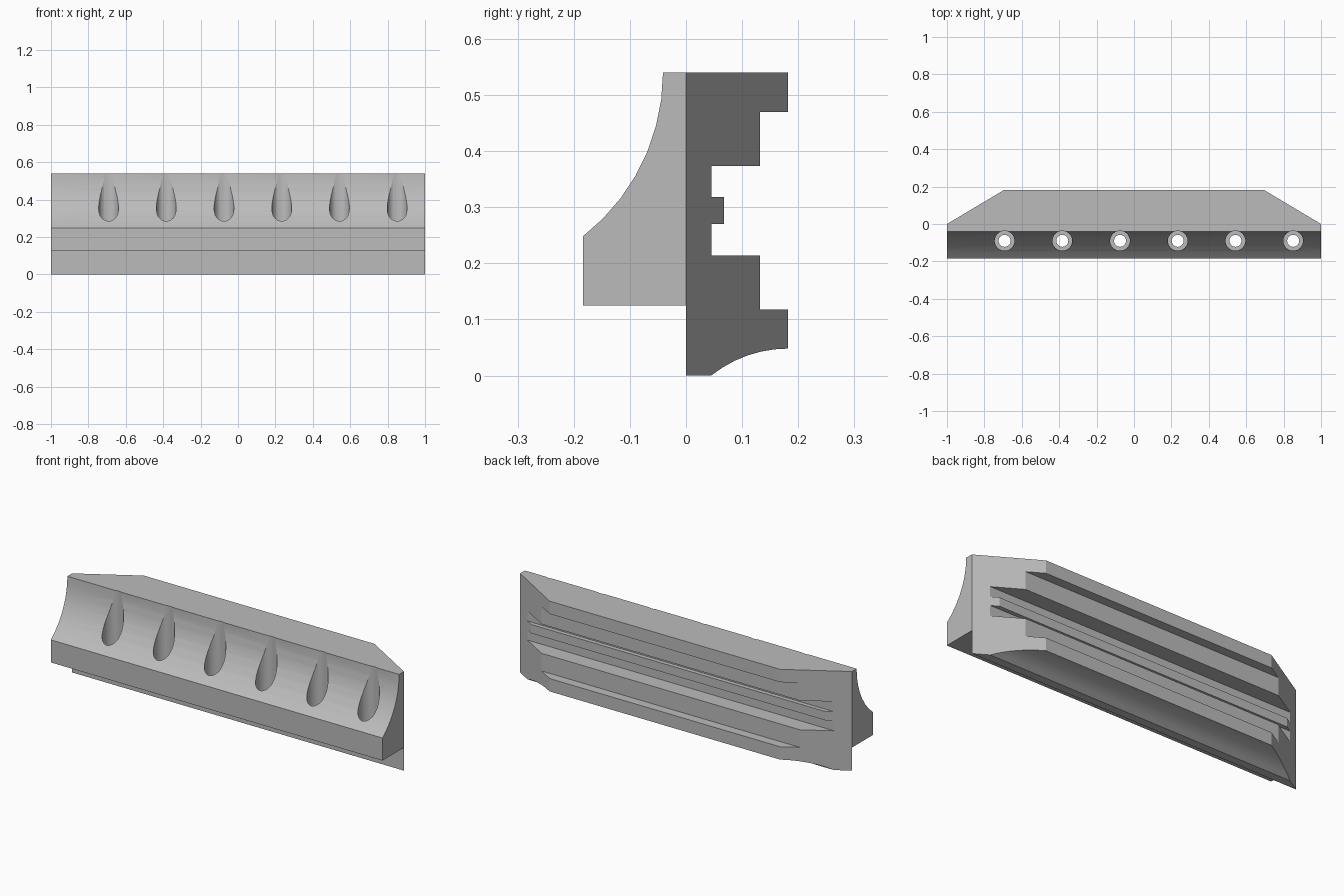
import bpy, bmesh, math

if "Cube" in bpy.data.objects:
    bpy.data.objects.remove(bpy.data.objects["Cube"], do_unlink=True)

grey = bpy.data.materials.new("light grey")
grey.use_nodes = True
colour = (0.5, 0.5, 0.5, 1)
grey.diffuse_color = colour
grey.node_tree.nodes["Principled BSDF"].inputs["Base Color"].default_value = colour

TOP = 0.54


def arc(cy, cz, r, start, end, steps):
    """Points (y, z) on an arc, angles in degrees."""
    angles = [math.radians(start + (end - start) * i / steps) for i in range(steps + 1)]
    return [(cy + r * math.cos(a), cz + r * math.sin(a)) for a in angles]


def make_object(name, bm):
    bmesh.ops.recalc_face_normals(bm, faces=bm.faces)
    mesh = bpy.data.meshes.new(name)
    bm.to_mesh(mesh)
    bm.free()
    mesh.materials.append(grey)
    obj = bpy.data.objects.new(name, mesh)
    bpy.context.collection.objects.link(obj)
    return obj


def extrude_profile(name, profile, taper=0.0):
    """Sweep a (y, z) profile along x; taper shortens it towards the back."""
    bm = bmesh.new()
    ends = [[bm.verts.new((s * (1 - taper * y), y, z)) for y, z in profile] for s in (-1, 1)]
    for loop in ends:
        bm.faces.new(loop)
    n = len(profile)
    for i in range(n):
        j = (i + 1) % n
        bm.faces.new((ends[0][i], ends[0][j], ends[1][j], ends[1][i]))
    return make_object(name, bm)


def smooth(obj):
    bpy.ops.object.select_all(action="DESELECT")
    obj.select_set(True)
    bpy.context.view_layer.objects.active = obj
    bpy.ops.object.shade_smooth_by_angle(angle=math.radians(25))


# Slotted mounting rail with mitred ends and a scooped underside
BACK, STEP, SLOT, RIB = 0.182, 0.132, 0.045, 0.068
rail_profile = [(0, 0)] + arc(BACK, -0.1715, 0.2195, 128.6, 90, 6) + [
    (BACK, 0.118), (STEP, 0.118), (STEP, 0.214), (SLOT, 0.214),
    (SLOT, 0.27), (RIB, 0.27), (RIB, 0.318), (SLOT, 0.318),
    (SLOT, 0.373), (STEP, 0.373), (STEP, 0.47), (BACK, 0.47),
    (BACK, TOP), (0, TOP)]
rail = extrude_profile("mounting_rail", rail_profile, taper=0.305 / BACK)
smooth(rail)

# Holder with a concave front
holder_profile = [(0, 0.125), (-0.184, 0.125)] + arc(-0.411, TOP, 0.37, -52.1, 0, 7) + [(0, TOP)]
holder = extrude_profile("tool_holder", holder_profile)

# Row of stepped holes: wide bore above, narrow hole through the bottom
bm = bmesh.new()
for i in range(6):
    x = -0.692 + 0.3086 * i
    rings = []
    for r, z in ((0.032, 0.05), (0.032, 0.19), (0.053, 0.19), (0.053, 0.65)):
        rings.append([bm.verts.new((x + r * math.cos(k * math.tau / 32),
                                    -0.09 + r * math.sin(k * math.tau / 32), z))
                      for k in range(32)])
    bm.faces.new(rings[0])
    bm.faces.new(rings[-1])
    for lower, upper in zip(rings, rings[1:]):
        for k in range(32):
            m = (k + 1) % 32
            bm.faces.new((lower[k], lower[m], upper[m], upper[k]))
cutter = make_object("hole_cutter", bm)

cut = holder.modifiers.new("holes", "BOOLEAN")
cut.operation = "DIFFERENCE"
cut.solver = "EXACT"
cut.object = cutter
bpy.context.view_layer.objects.active = holder
bpy.ops.object.modifier_apply(modifier=cut.name)
bpy.data.objects.remove(cutter, do_unlink=True)
smooth(holder)
